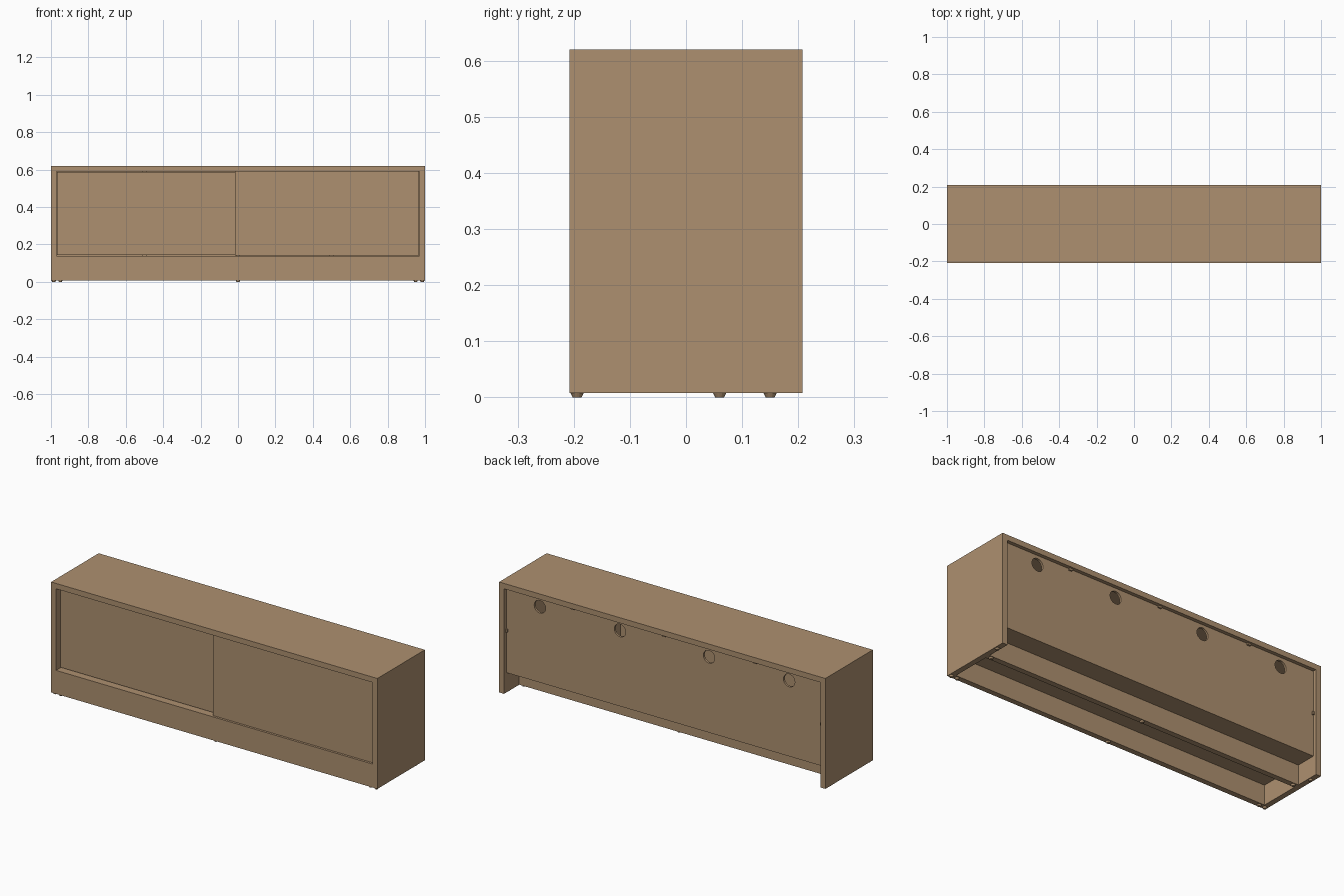
import bpy, bmesh, math

if "Cube" in bpy.data.objects:
    bpy.data.objects.remove(bpy.data.objects["Cube"])

wood = bpy.data.materials.new("light_brown_wood")
wood.diffuse_color = (0.42, 0.28, 0.16, 1)
wood.use_nodes = True
wood.node_tree.nodes["Principled BSDF"].inputs["Base Color"].default_value = wood.diffuse_color


def finish(name, bm):
    mesh = bpy.data.meshes.new(name)
    bm.to_mesh(mesh)
    bm.free()
    mesh.materials.append(wood)
    obj = bpy.data.objects.new(name, mesh)
    bpy.context.collection.objects.link(obj)
    return obj


def box(name, x, y, z):
    """Box from (min, max) ranges."""
    bm = bmesh.new()
    bmesh.ops.create_cube(bm, size=1)
    for v in bm.verts:
        for i, (a, b) in enumerate((x, y, z)):
            v.co[i] = a if v.co[i] < 0 else b
    return finish(name, bm)


def cylinder(name, loc, r_low, r_high, depth, axis="Z", segments=16):
    bm = bmesh.new()
    bmesh.ops.create_cone(bm, cap_ends=True, segments=segments,
                          radius1=r_low, radius2=r_high, depth=depth)
    obj = finish(name, bm)
    obj.location = loc
    if axis == "Y":
        obj.rotation_euler.x = math.pi / 2
    return obj


T = 0.03              # panel thickness
BASE, TOP = 0.008, 0.62
FRONT, BACK = -0.208, 0.208
IN = 1 - T            # inner side face
SHELF = 0.118         # underside of cabinet floor
PANEL = 0.188         # rear face of back panel

# Carcass
box("top_panel", (-1, 1), (FRONT, BACK), (TOP - T, TOP))
for s, side in ((-1, "left"), (1, "right")):
    box(side + "_side_panel", sorted((s * IN, s)), (FRONT, BACK), (BASE, TOP - T))
box("floor_panel", (-IN, IN), (FRONT + T, PANEL), (SHELF, 0.138))
box("plinth", (-IN, IN), (FRONT, FRONT + T), (BASE, 0.138))
box("under_rail", (-IN, IN), (0.045, 0.075), (BASE, SHELF))

# Inner uprights
for i, x in enumerate((-0.5, 0, 0.5)):
    box(f"divider_{i}", (x - 0.01, x + 0.01), (-0.13, 0.176), (0.138, TOP - T))

# Sliding doors, the right one running in front
box("left_door", (-0.967, 0.015), (-0.172, -0.154), (0.142, 0.587))
box("right_door", (-0.015, 0.968), (-0.199, -0.179), (0.14, 0.589))

# Back panel with four cable holes
back = box("back_panel", (-IN, IN), (0.176, PANEL), (0.138, TOP - T))
for i, x in enumerate((-0.764, -0.273, 0.273, 0.764)):
    cutter = cylinder(f"hole_cutter_{i}", (x, 0.182, 0.538), 0.035, 0.035, 0.02, "Y", 24)
    cutter.hide_render = True
    cutter.hide_set(True)
    mod = back.modifiers.new("cable_hole", "BOOLEAN")
    mod.operation = "DIFFERENCE"
    mod.solver = "EXACT"
    mod.object = cutter

# Small clips holding the back panel
for i, x in enumerate((-0.56, 0, 0.56)):
    box(f"top_clip_{i}", (x - 0.01, x + 0.01), (PANEL, 0.197), (0.58, TOP - T))
for s, side in ((-1, "left"), (1, "right")):
    box(side + "_clip", sorted((s * 0.96, s * IN)), (PANEL, 0.197), (0.345, 0.362))

# Tiny glides under sides, plinth and rail
glides = [(s * 0.985, y) for s in (-1, 1) for y in (-0.194, 0.15)]
glides += [(x, y) for x in (-0.95, 0, 0.95) for y in (-0.194, 0.06)]
for i, (x, y) in enumerate(glides):
    cylinder(f"glide_{i}", (x, y, BASE / 2), 0.008, 0.012, BASE)
